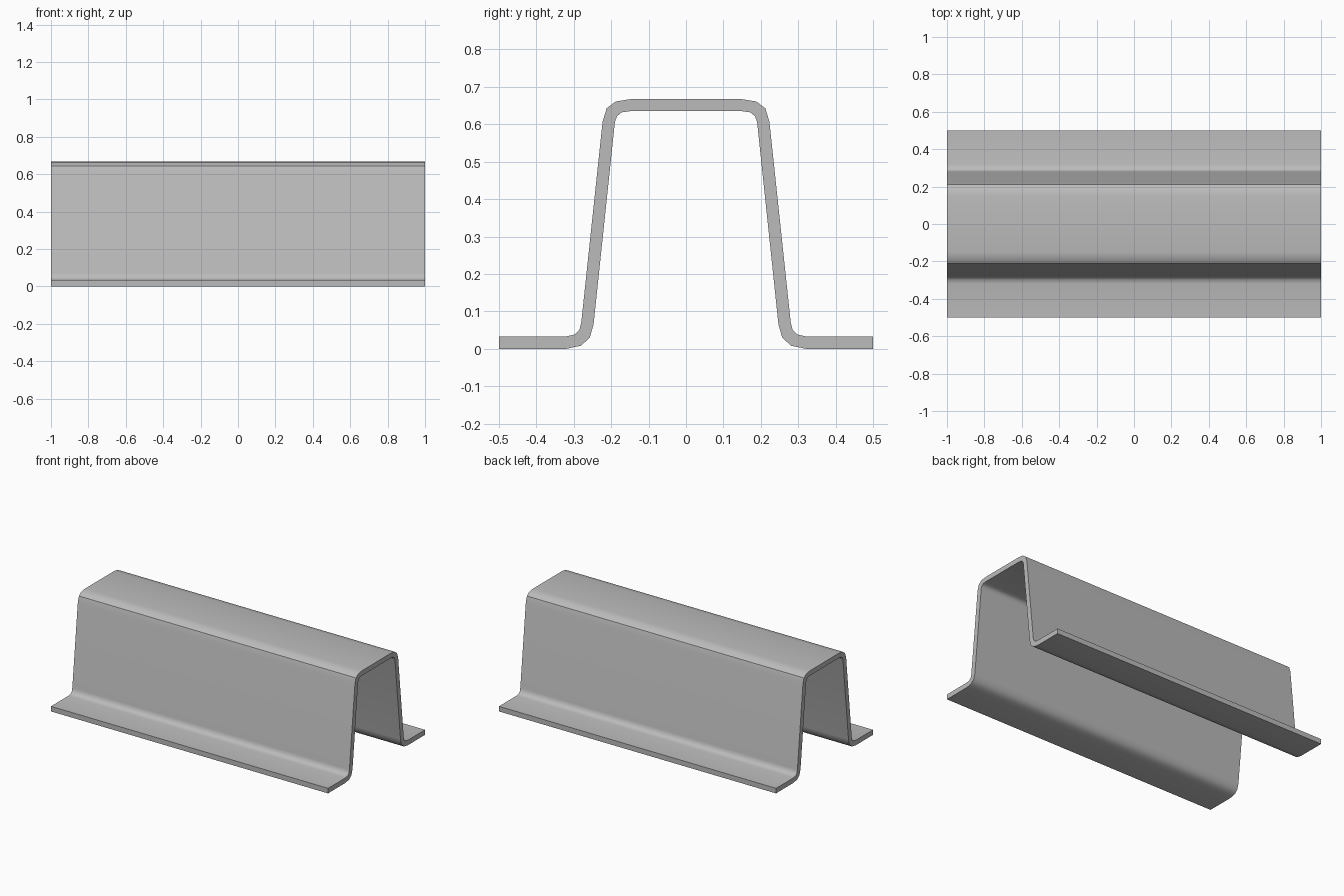
import bpy, bmesh, math

cube = bpy.data.objects.get("Cube")
if cube:
    bpy.data.objects.remove(cube, do_unlink=True)

LENGTH = 2.0

# Bent sheet cross-section (y, z), one half, flange edge to crown
upper = [(0.5, 0.033), (0.32, 0.033), (0.298, 0.038), (0.285, 0.05), (0.28, 0.07),
         (0.223, 0.607), (0.212, 0.643), (0.188, 0.661), (0.15, 0.667)]
lower = [(0.5, 0.0), (0.32, 0.0), (0.281, 0.008), (0.257, 0.03), (0.247, 0.066),
         (0.19, 0.607), (0.184, 0.622), (0.172, 0.632), (0.15, 0.635)]


def mirrored(half):
    return half + [(-y, z) for y, z in reversed(half)]


# Plain steel
steel = bpy.data.materials.new("grey steel")
steel.use_nodes = True
colour = (0.5, 0.5, 0.5, 1.0)
steel.diffuse_color = colour
steel.node_tree.nodes["Principled BSDF"].inputs["Base Color"].default_value = colour

# Hat channel: strip of quads across the sheet, extruded along x
bm = bmesh.new()
rows = [[bm.verts.new((-LENGTH / 2, y, z)) for y, z in mirrored(half)]
        for half in (upper, lower)]
top, under = rows
for i in range(len(top) - 1):
    bm.faces.new((top[i], top[i + 1], under[i + 1], under[i]))
extruded = bmesh.ops.extrude_face_region(bm, geom=bm.faces[:], use_keep_orig=True)
new_verts = [g for g in extruded["geom"] if isinstance(g, bmesh.types.BMVert)]
bmesh.ops.translate(bm, verts=new_verts, vec=(LENGTH, 0, 0))
bmesh.ops.recalc_face_normals(bm, faces=bm.faces[:])

mesh = bpy.data.meshes.new("hat_channel")
bm.to_mesh(mesh)
bm.free()
mesh.materials.append(steel)
channel = bpy.data.objects.new("hat_channel", mesh)
bpy.context.collection.objects.link(channel)

# Smooth bends, crisp cut edges
bpy.ops.object.select_all(action="DESELECT")
channel.select_set(True)
bpy.context.view_layer.objects.active = channel
bpy.ops.object.shade_smooth_by_angle(angle=math.radians(35))
